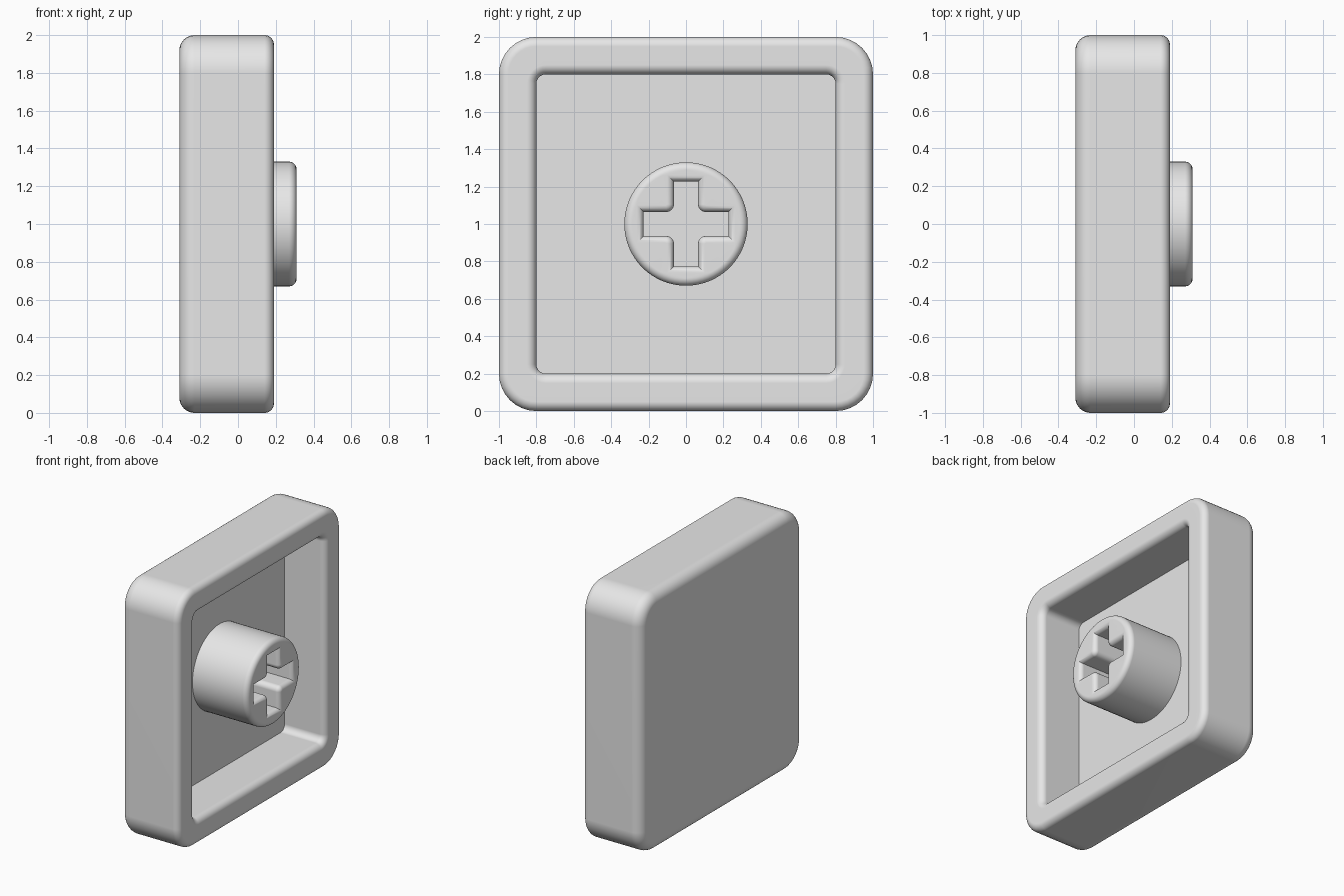
import bpy
import bmesh
from math import sin, cos, pi, radians

cube = bpy.data.objects.get("Cube")
if cube:
    bpy.data.objects.remove(cube)

grey = bpy.data.materials.new("light_grey")
grey.use_nodes = True
grey.diffuse_color = (0.8, 0.8, 0.8, 1)
grey.node_tree.nodes["Principled BSDF"].inputs["Base Color"].default_value = (0.8, 0.8, 0.8, 1)

BACK, FLOOR, RIM, TIP = -0.31, -0.16, 0.19, 0.31
QUARTER = [i / 8 * pi / 2 for i in range(9)]


def four_fold(points):
    """Repeat one quadrant of an outline around the centre."""
    outline = []
    for _ in range(4):
        outline += points
        points = [(-b, a) for a, b in points]
    return outline


def rounded_square(half, radius):
    c = half - radius
    return four_fold([(c + radius * cos(t), c + radius * sin(t)) for t in QUARTER])


def circle(radius):
    return four_fold([(radius * cos(i * pi / 32), radius * sin(i * pi / 32)) for i in range(16)])


def cross(grow):
    w, length, r = 0.065 + grow, 0.227 + grow, 0.04 - grow
    c = w + r
    bend = [(c - r * sin(t), c - r * cos(t)) for t in QUARTER]
    return four_fold([(length, w)] + bend + [(w, length)])


def loft(bm, sections):
    """Skin (x, outline) sections with quads and return the rings."""
    rings = [[bm.verts.new((x, y, z + 1)) for y, z in outline] for x, outline in sections]
    for a, b in zip(rings, rings[1:]):
        n = len(a)
        for i in range(n):
            j = (i + 1) % n
            bm.faces.new((a[i], a[j], b[j], b[i]))
    return rings


def fill_between(bm, outer, inner):
    edges = [bm.edges.get((ring[i - 1], ring[i])) for ring in (outer, inner) for i in range(len(ring))]
    bmesh.ops.triangle_fill(bm, edges=edges, use_beauty=True)


def finish(bm, name):
    bmesh.ops.recalc_face_normals(bm, faces=bm.faces)
    mesh = bpy.data.meshes.new(name)
    bm.to_mesh(mesh)
    bm.free()
    mesh.materials.append(grey)
    obj = bpy.data.objects.new(name, mesh)
    bpy.context.collection.objects.link(obj)
    bpy.ops.object.select_all(action="DESELECT")
    obj.select_set(True)
    bpy.context.view_layer.objects.active = obj
    bpy.ops.object.shade_smooth_by_angle(angle=radians(30))
    normals = obj.modifiers.new("flat_face_normals", "WEIGHTED_NORMAL")
    normals.keep_sharp = True


# Hollow square shell: rounded back, rounded rim, straight-walled recess
back_r, rim_r = 0.08, 0.05
sections = []
for t in QUARTER:
    inset = back_r * (1 - sin(t))
    sections.append((BACK + back_r * (1 - cos(t)), rounded_square(1 - inset, 0.2 - inset)))
for t in QUARTER:
    inset = rim_r * (1 - cos(t))
    sections.append((RIM - rim_r * (1 - sin(t)), rounded_square(1 - inset, 0.2 - inset)))
for t in reversed(QUARTER):
    grow = rim_r * (1 - cos(t))
    sections.append((RIM - rim_r * (1 - sin(t)), rounded_square(0.8 + grow, 0.05 + grow)))
sections.append((FLOOR, rounded_square(0.8, 0.05)))
bm = bmesh.new()
rings = loft(bm, sections)
bm.faces.new(rings[0])
bm.faces.new(rings[-1])
finish(bm, "cap_shell")

# Round stem with a cross-shaped socket, its base sunk into the recess floor
base, stem_r, slot_r = FLOOR - 0.01, 0.04, 0.035
bm = bmesh.new()
outside = loft(bm, [(base, circle(0.33))] + [
    (TIP - stem_r * (1 - sin(t)), circle(0.33 - stem_r * (1 - cos(t)))) for t in QUARTER])
socket = loft(bm, [(base, cross(0))] + [
    (TIP - slot_r * (1 - sin(t)), cross(slot_r * (1 - cos(t)))) for t in QUARTER])
fill_between(bm, outside[-1], socket[-1])
fill_between(bm, outside[0], socket[0])
finish(bm, "stem")
